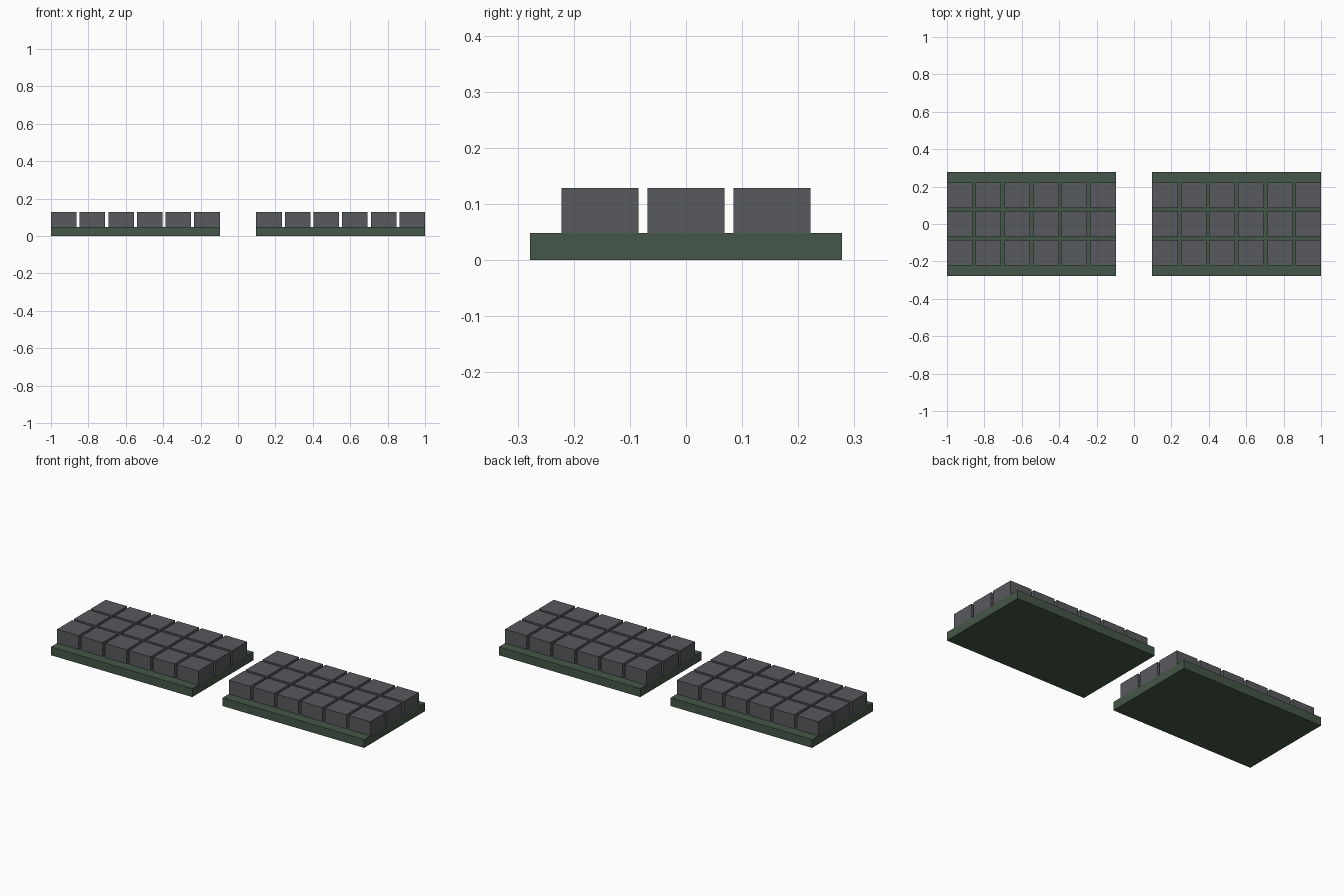
import bpy
import bmesh

if "Cube" in bpy.data.objects:
    bpy.data.objects.remove(bpy.data.objects["Cube"])

KEY, PITCH = 0.137, 0.1532            # key size and spacing
COLS, ROWS = 6, 3
PLATE_W, PLATE_D, PLATE_H = 0.903, 0.556, 0.0484
KEY_H = 0.0806


def material(name, color):
    mat = bpy.data.materials.new(name)
    mat.diffuse_color = (*color, 1)
    mat.use_nodes = True
    mat.node_tree.nodes["Principled BSDF"].inputs["Base Color"].default_value = mat.diffuse_color
    return mat


def box_mesh(name, size, mat):
    """Box centred in x and y, resting on z = 0."""
    bm = bmesh.new()
    bmesh.ops.create_cube(bm, size=1)
    bmesh.ops.translate(bm, verts=bm.verts, vec=(0, 0, 0.5))
    bmesh.ops.scale(bm, verts=bm.verts, vec=size)
    mesh = bpy.data.meshes.new(name)
    bm.to_mesh(mesh)
    bm.free()
    mesh.materials.append(mat)
    return mesh


def place(name, mesh, location, parent=None):
    obj = bpy.data.objects.new(name, mesh)
    obj.location = location
    obj.parent = parent
    bpy.context.collection.objects.link(obj)
    return obj


plate_mesh = box_mesh("plate", (PLATE_W, PLATE_D, PLATE_H),
                      material("board_green", (0.06, 0.095, 0.065)))
key_mesh = box_mesh("keycap", (KEY, KEY, KEY_H),
                    material("key_grey", (0.095, 0.1, 0.11)))

# Two halves of the split keyboard, each a plate carrying a grid of keys
for side, sign in (("left", -1), ("right", 1)):
    plate = place(f"{side}_plate", plate_mesh, (sign * (1 - PLATE_W / 2), 0, 0))
    for row in range(ROWS):
        for col in range(COLS):
            x = (col - (COLS - 1) / 2) * PITCH
            y = (row - (ROWS - 1) / 2) * PITCH
            place(f"{side}_key_row{row + 1}_col{col + 1}", key_mesh,
                  (x, y, PLATE_H), plate)
